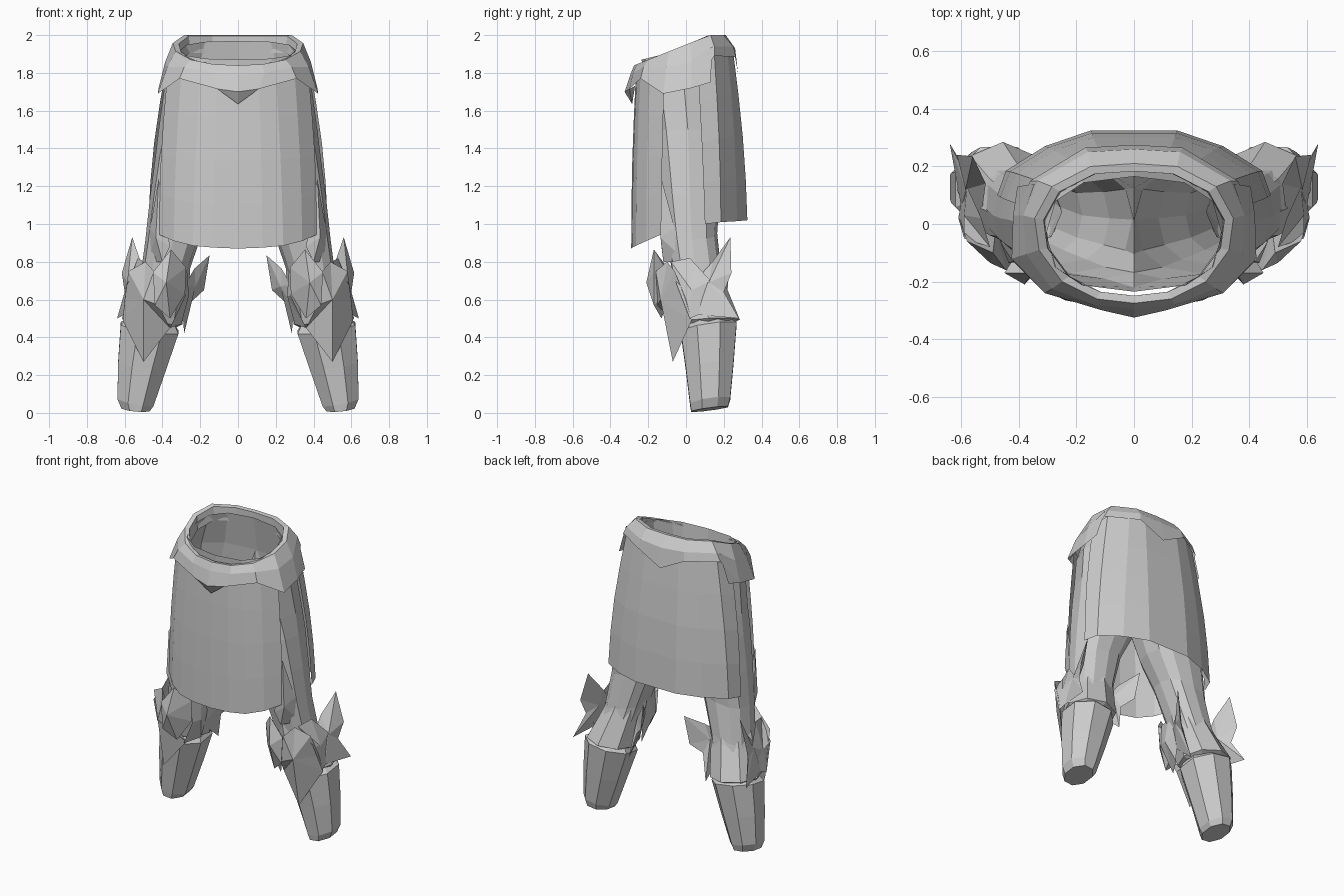
import bpy, math

grey = bpy.data.materials.new("plain grey")
grey.diffuse_color = (0.6, 0.6, 0.6, 1)


def make(name, verts, faces):
    """Flat-shaded mesh of the right half, mirrored across x = 0."""
    me = bpy.data.meshes.new(name)
    me.from_pydata(verts, [], faces)
    me.materials.append(grey)
    ob = bpy.data.objects.new(name, me)
    bpy.context.collection.objects.link(ob)
    mod = ob.modifiers.new("mirror", 'MIRROR')
    mod.use_clip = True
    return ob


def sheet(name, rows):
    """Grid of quads between rows with equal point counts."""
    n = len(rows[0])
    verts = [p for r in rows for p in r]
    faces = [(i * n + j, (i + 1) * n + j, (i + 1) * n + j + 1, i * n + j + 1)
             for i in range(len(rows) - 1) for j in range(n - 1)]
    return make(name, verts, faces)


def panel(name, top, bottom, bulge, steps=4):
    """Curved hanging cloth from a top edge to a hem."""
    rows = []
    for i in range(steps + 1):
        t = i / steps
        k = 1 + bulge * math.sin(math.pi * t)
        rows.append([((a[0] + (b[0] - a[0]) * t) * k, (a[1] + (b[1] - a[1]) * t) * k,
                      a[2] + (b[2] - a[2]) * t) for a, b in zip(top, bottom)])
    return sheet(name, rows)


def tube(name, rings, sides, cap=False, turn=0.0, power=1.0):
    """Loft of ovals (z, cx, cy, rx, ry, tilt_x, tilt_y), clamped at x = 0."""
    def sq(v):
        return math.copysign(abs(v) ** power, v)
    verts, faces = [], []
    for z, cx, cy, rx, ry, tx, ty in rings:
        for i in range(sides):
            a = 2 * math.pi * (i + turn) / sides
            dx, dy = rx * sq(math.cos(a)), ry * sq(math.sin(a))
            verts.append((max(0.0, cx + dx), cy + dy, z + tx * dx + ty * dy))
    for r in range(len(rings) - 1):
        for i in range(sides):
            j = (i + 1) % sides
            f = (r * sides + i, r * sides + j, (r + 1) * sides + j, (r + 1) * sides + i)
            if any(verts[k][0] > 0.005 for k in f):   # no wall on the centre plane
                faces.append(f[::-1])
    if cap:
        faces.append(tuple(reversed(range((len(rings) - 1) * sides, len(rings) * sides))))
    return make(name, verts, faces)


def plate(name, outline, apex, back=None):
    """Faceted armour plate: outline fanned to a raised apex, optional rear apex."""
    n = len(outline)
    verts = list(outline) + [apex]
    faces = [(i, (i + 1) % n, n) for i in range(n)]
    if back:
        verts.append(back)
        faces += [((i + 1) % n, i, n + 1) for i in range(n)]
    return make(name, verts, faces)


# belt: inner lip, top rim, flared skirt with side tabs
rim = [(0, -.275), (.13, -.26), (.25, -.2), (.33, -.09), (.345, .02), (.285, .13), (.15, .2), (0, .21)]
rim = [(x, y, min(2.0, 1.95 + .4 * y)) for x, y in rim]
inner = [(x * .91, y * .89 - .004, z - .004) for x, y, z in rim]
lip = [(x * .98, y, z - .09) for x, y, z in inner]
mid = [(0, -.295, 1.79), (.14, -.28, 1.80), (.285, -.225, 1.83), (.375, -.105, 1.83),
       (.385, .03, 1.86), (.335, .15, 1.94), (.16, .25, 1.94), (0, .26, 1.93)]
low = [(0, -.325, 1.70), (.11, -.30, 1.715), (.31, -.24, 1.77), (.425, -.12, 1.69),
       (.42, .03, 1.72), (.36, .15, 1.89), (.17, .265, 1.885), (0, .275, 1.80)]
sheet("belt", [lip, inner, rim, mid, low])
make("belt_side_tab", [(.385, .03, 1.86), (.345, .14, 1.94), (.405, .13, 1.75), (.42, .03, 1.72)],
     [(3, 2, 1, 0)])
make("belt_front_point", [(0, -.325, 1.70), (.11, -.30, 1.715), (0, -.285, 1.635), (0, -.27, 1.73)],
     [(0, 2, 1), (1, 2, 3)])

# hanging front and back cloth
panel("front_skirt",
      [(0, -.265, 1.80), (.11, -.26, 1.80), (.2, -.24, 1.80), (.3, -.19, 1.80), (.375, -.115, 1.78)],
      [(0, -.29, .87), (.13, -.285, .875), (.24, -.265, .885), (.34, -.21, .91), (.42, -.13, .945)], .025)
panel("back_skirt",
      [(.375, .06, 1.86), (.335, .15, 1.9), (.22, .22, 1.91), (.12, .25, 1.91), (0, .25, 1.91)],
      [(.475, .10, 1.0), (.445, .185, 1.01), (.31, .27, 1.015), (.15, .325, 1.02), (0, .325, 1.02)], .045)

# trousers: open waist splitting into two legs
tube("trousers", [(1.92, 0, -.035, .305, .20, 0, .25),
                  (1.72, 0, -.01, .39, .21, 0, .1),
                  (1.5, .1, .01, .32, .20, 0, 0),
                  (1.36, .222, .015, .215, .185, 0, 0),
                  (1.15, .275, .02, .19, .16, 0, 0),
                  (.95, .335, .03, .155, .135, -.2, 0),
                  (.72, .39, .06, .13, .13, -.2, 0),
                  (.46, .46, .12, .13, .12, 0, 0)], 12, power=.8)

# knee cuff and boot shaft
tube("knee_cuff", [(.82, .375, .04, .125, .12, -.25, 0),
                   (.70, .40, .06, .145, .14, -.2, 0),
                   (.485, .455, .12, .16, .165, .1, .05),
                   (.47, .46, .12, .14, .13, .1, .05)], 8)
tube("boot", [(.49, .46, .12, .13, .12, .1, .05),
              (.45, .468, .12, .165, .16, .15, .15),
              (.25, .508, .125, .137, .137, .15, .1),
              (.06, .543, .128, .103, .115, .2, .15),
              (.02, .543, .125, .08, .105, .1, .13)], 8, cap=True, turn=.5)

# faceted knee armour
plate("knee_cap", [(.355, -.17, .865), (.275, -.10, .77), (.28, -.09, .63), (.36, -.13, .50),
                   (.44, -.17, .57), (.45, -.17, .745)], (.38, -.21, .69), (.38, -.06, .68))
plate("shin_guard", [(.445, -.16, .75), (.49, -.10, .80), (.58, -.06, .75), (.60, .0, .60),
                     (.61, .03, .49), (.50, -.07, .27), (.36, -.03, .45), (.42, -.15, .57)],
      (.50, -.135, .60), (.48, -.02, .55))
plate("outer_knee_plate", [(.50, -.08, .80), (.53, .02, .82), (.58, .13, .70), (.59, .14, .55),
                           (.61, .02, .50), (.59, -.05, .68)], (.59, .03, .65))
plate("inner_knee_plate", [(.30, -.10, .78), (.27, .0, .76), (.27, .08, .66), (.30, .04, .47),
                           (.36, -.06, .45), (.28, -.08, .62)], (.26, -.02, .62))
plate("thigh_spike", [(.42, -.13, 1.24), (.465, -.06, .98), (.48, .0, .80), (.40, -.12, .80),
                      (.36, -.13, .88)], (.435, -.135, .93))

# swept wing blades on each side of the knee
plate("outer_wing", [(.56, .235, .93), (.515, .14, .80), (.53, .03, .68), (.60, .06, .52),
                     (.64, .28, .50), (.60, .20, .64), (.615, .24, .74)],
      (.585, .12, .69), (.55, .13, .68))
plate("inner_wing", [(.15, .235, .835), (.23, .13, .765), (.28, .03, .68), (.295, .05, .55),
                     (.285, .20, .42), (.245, .17, .59), (.18, .22, .65)],
      (.225, .12, .67), (.27, .13, .67))
